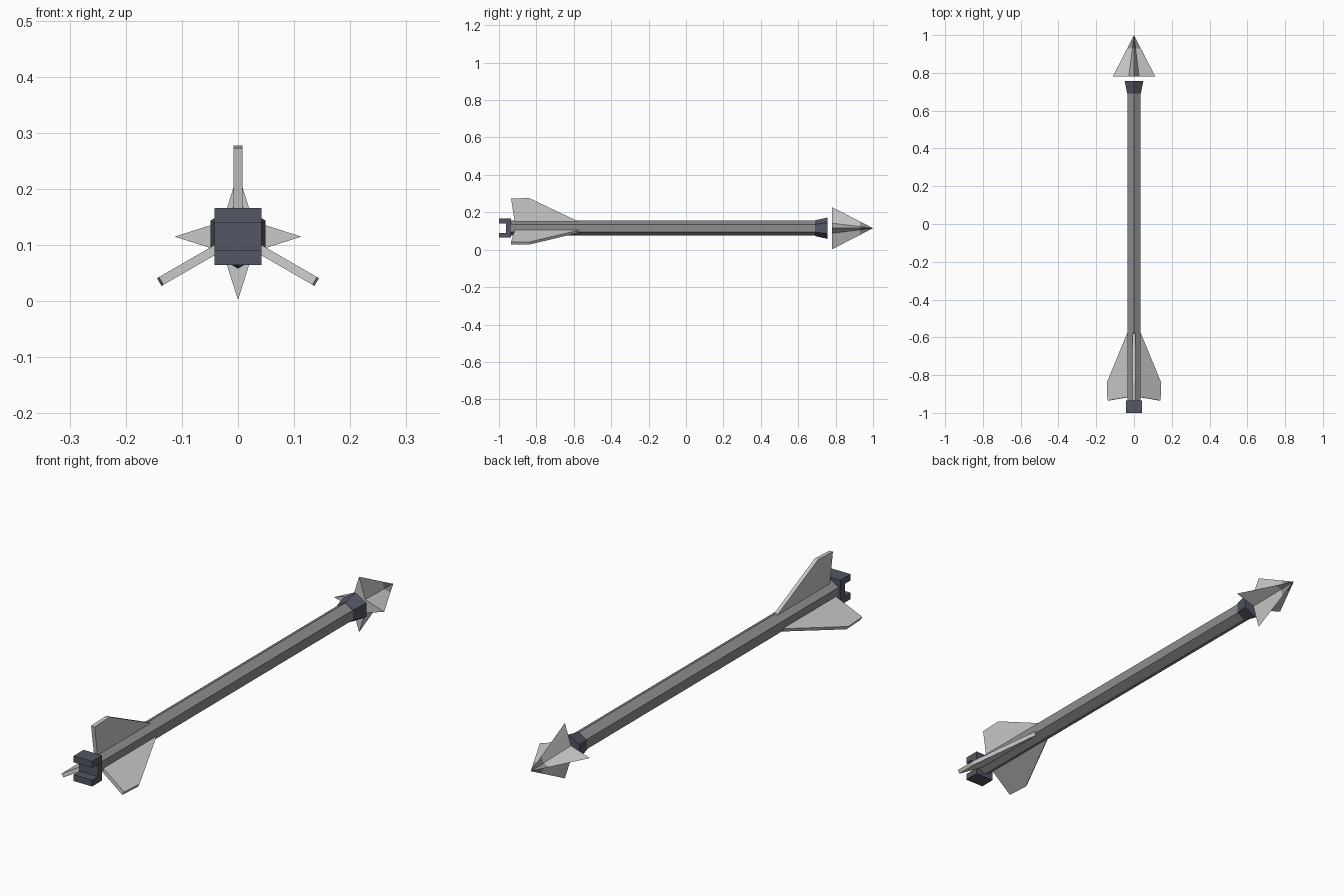
import bpy, bmesh, math
from mathutils import Matrix, Vector

if "Cube" in bpy.data.objects:
    bpy.data.objects.remove(bpy.data.objects["Cube"])

CZ = 0.115  # height of the long axis


def material(name, rgb):
    m = bpy.data.materials.new(name)
    m.diffuse_color = (*rgb, 1)
    m.use_nodes = True
    m.node_tree.nodes["Principled BSDF"].inputs["Base Color"].default_value = m.diffuse_color
    return m


GREY = material("shaft grey", (0.27, 0.27, 0.28))
PALE = material("pale grey", (0.58, 0.58, 0.58))
SLATE = material("dark slate", (0.085, 0.095, 0.125))


def finish(name, bm, *mats):
    bmesh.ops.recalc_face_normals(bm, faces=bm.faces)
    me = bpy.data.meshes.new(name)
    bm.to_mesh(me)
    bm.free()
    for m in mats:
        me.materials.append(m)
    ob = bpy.data.objects.new(name, me)
    bpy.context.collection.objects.link(ob)
    return ob


def loft(name, rings, mat):
    """Closed solid through rings of points."""
    bm = bmesh.new()
    loops = [[bm.verts.new(p) for p in r] for r in rings]
    n = len(loops[0])
    for a, b in zip(loops, loops[1:]):
        for i in range(n):
            j = (i + 1) % n
            bm.faces.new((a[i], a[j], b[j], b[i]))
    bm.faces.new(loops[0])
    bm.faces.new(loops[-1])
    return finish(name, bm, mat)


def hexagon(y, r):
    return [(r * math.sin(k * math.pi / 3), y, CZ + r * math.cos(k * math.pi / 3))
            for k in range(6)]


# Hexagonal shaft and flared collar
loft("shaft", [hexagon(-0.94, 0.04), hexagon(0.72, 0.04)], GREY)
loft("collar", [hexagon(0.69, 0.042), hexagon(0.757, 0.057)], SLATE)

# Notched tail block: C profile extruded across x
profile = [(-1, 0.064), (-0.935, 0.064), (-0.935, 0.166), (-1, 0.166),
           (-1, 0.14), (-0.963, 0.14), (-0.963, 0.09), (-1, 0.09)]
loft("nock", [[(x, y, z) for y, z in profile] for x in (-0.042, 0.042)], SLATE)

# Three swept fins around the shaft
outline = [(-0.575, 0.036), (-0.84, 0.162), (-0.935, 0.158), (-0.915, 0.025), (-0.60, 0.025)]
for k, name in enumerate(("top_fin", "right_fin", "left_fin")):
    turn = Matrix.Rotation(k * 2 * math.pi / 3, 4, 'Y')
    rings = [[turn @ Vector((x, y, r)) + Vector((0, 0, CZ)) for y, r in outline]
             for x in (-0.008, 0.008)]
    loft(name, rings, PALE)

# Four-bladed arrowhead with a darker point
bm = bmesh.new()


def star(y, s):
    ring = []
    for k in range(8):
        r = s * (0.113 if k % 2 == 0 else 0.0385)
        a = k * math.pi / 4
        ring.append(bm.verts.new((r * math.sin(a), y, CZ + r * math.cos(a))))
    return ring


base, neck = star(0.78, 1), star(0.93, 0.07 / 0.22)
apex = bm.verts.new((0, 1, CZ))
bm.faces.new(base)
for i in range(8):
    j = (i + 1) % 8
    bm.faces.new((base[i], base[j], neck[j], neck[i]))
    bm.faces.new((neck[i], neck[j], apex)).material_index = 1
finish("arrowhead", bm, PALE, GREY)
